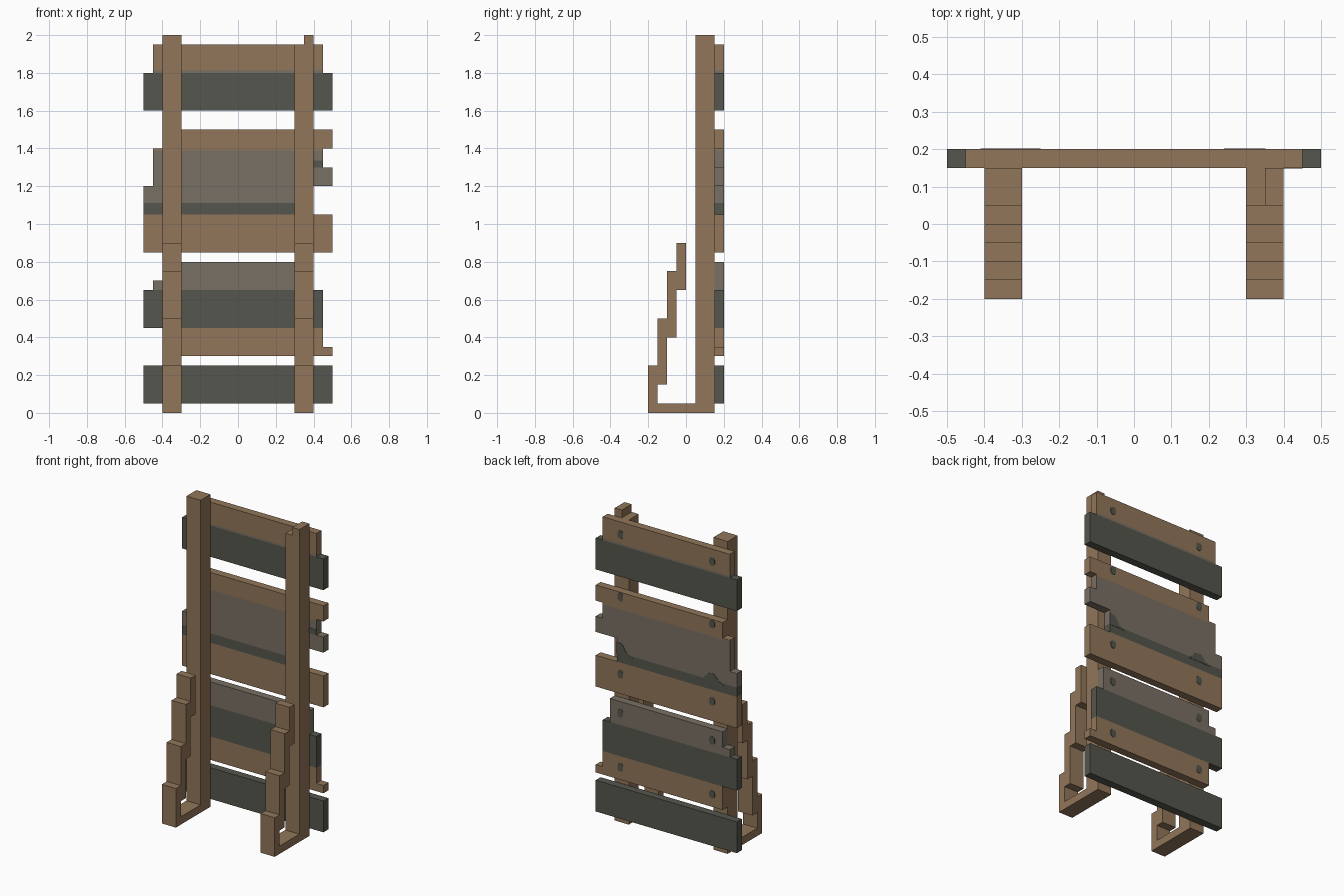
import bpy, bmesh
from mathutils import Vector

if "Cube" in bpy.data.objects:
    bpy.data.objects.remove(bpy.data.objects["Cube"], do_unlink=True)


def material(name, rgb):
    m = bpy.data.materials.new(name)
    m.use_nodes = True
    m.diffuse_color = (*rgb, 1)
    m.node_tree.nodes["Principled BSDF"].inputs["Base Color"].default_value = (*rgb, 1)
    return m


WOOD = material("brown wood", (0.285, 0.182, 0.103))
DARK = material("dark stained wood", (0.091, 0.093, 0.074))
GREY = material("weathered grey wood", (0.191, 0.162, 0.127))


def prism(name, profile, axis, lo, hi, mats, cuts=()):
    """Extrude a profile along x or y; split into coloured bands at the cut heights."""
    bm = bmesh.new()
    place = (lambda u, z: (lo, u, z)) if axis == "x" else (lambda u, z: (u, lo, z))
    step = Vector((hi - lo, 0, 0)) if axis == "x" else Vector((0, hi - lo, 0))
    face = bm.faces.new([bm.verts.new(place(u, z)) for u, z in profile])
    ext = bmesh.ops.extrude_face_region(bm, geom=[face], use_keep_orig=True)
    moved = [g for g in ext["geom"] if isinstance(g, bmesh.types.BMVert)]
    bmesh.ops.translate(bm, verts=moved, vec=step)
    for z in cuts:
        bmesh.ops.bisect_plane(bm, geom=bm.verts[:] + bm.edges[:] + bm.faces[:],
                               plane_co=(0, 0, z), plane_no=(0, 0, 1))
    bmesh.ops.recalc_face_normals(bm, faces=bm.faces[:])
    for f in bm.faces:
        f.material_index = sum(f.calc_center_bounds().z > z for z in cuts)
    mesh = bpy.data.meshes.new(name)
    bm.to_mesh(mesh)
    bm.free()
    for m in mats:
        mesh.materials.append(m)
    obj = bpy.data.objects.new(name, mesh)
    bpy.context.collection.objects.link(obj)
    return obj


def rect(a, b, z0, z1):
    return [(a, z0), (b, z0), (b, z1), (a, z1)]


# Upright posts, the left one chipped at the top
prism("right_post", rect(-0.4, -0.3, 0, 2), "y", 0.05, 0.15, [WOOD])
prism("left_post", [(0.3, 0), (0.4, 0), (0.4, 2), (0.35, 2), (0.35, 1.95), (0.3, 1.95)],
      "y", 0.05, 0.15, [WOOD])

# Stepped braces with a foot reaching back to the posts
outer = [(-0.2, 0.25), (-0.15, 0.5), (-0.1, 0.75), (-0.05, 0.9)]
inner = [(-0.15, 0.15), (-0.1, 0.4), (-0.05, 0.65)]
brace = [(0.05, 0), (-0.2, 0)]
for y, z in outer:
    brace += [(y, z), (y + 0.05, z)]
for y, z in reversed(inner):
    brace += [(y + 0.05, z), (y, z)]
brace += [(-0.15, 0.05), (0.05, 0.05)]
for side, x in (("right", -0.4), ("left", 0.3)):
    prism(side + "_brace", brace, "x", x, x + 0.1, [WOOD])


def plank(name, profile, mats, cuts=()):
    return prism(name, profile, "y", 0.15, 0.2, mats, cuts)


# Planks from bottom to top
plank("bottom_plank", rect(-0.5, 0.5, 0.05, 0.25), [DARK])
plank("chipped_low_plank", [(-0.4, 0.3), (0.5, 0.3), (0.5, 0.35), (0.45, 0.35),
                            (0.45, 0.45), (-0.4, 0.45)], [WOOD])
plank("lower_plank", [(-0.5, 0.45), (0.45, 0.45), (0.45, 0.65), (0.4, 0.65), (0.4, 0.8),
                      (-0.4, 0.8), (-0.4, 0.7), (-0.45, 0.7), (-0.45, 0.65), (-0.5, 0.65)],
      [DARK, GREY], [0.65])
plank("middle_plank", rect(-0.5, 0.5, 0.85, 1.05), [WOOD])
plank("weathered_plank", [(-0.5, 1.05), (0.35, 1.05), (0.35, 1.2), (0.5, 1.2), (0.5, 1.3),
                          (0.45, 1.3), (0.45, 1.4), (-0.45, 1.4), (-0.45, 1.2), (-0.5, 1.2)],
      [DARK, GREY, WOOD], [1.11, 1.39])
plank("upper_plank", rect(-0.4, 0.5, 1.4, 1.5), [WOOD])
plank("dark_top_plank", rect(-0.5, 0.5, 1.6, 1.8), [DARK])
plank("top_plank", rect(-0.45, 0.45, 1.8, 1.95), [GREY, WOOD], [1.812])

# Stains rising from the dark strip on the back of the weathered plank
prism("right_stain", [(-0.41, 1.1), (-0.25, 1.1), (-0.3, 1.15), (-0.34, 1.155), (-0.37, 1.12)],
      "y", 0.198, 0.202, [DARK])
prism("left_stain", [(0.24, 1.1), (0.351, 1.1), (0.351, 1.18), (0.31, 1.17), (0.28, 1.12)],
      "y", 0.198, 0.202, [DARK])
prism("front_stain", rect(0.4, 0.45, 1.3, 1.335), "y", 0.148, 0.152, [DARK])

# Nail heads on the back, over the posts
for z in (0.38, 0.725, 0.975, 1.47, 1.87):
    for side, x in (("right", -0.325), ("left", 0.325)):
        head = [(x + a * 0.02, z + b * 0.025) for a, b in
                ((-1, -0.5), (-0.5, -1), (0.5, -1), (1, -0.5),
                 (1, 0.5), (0.5, 1), (-0.5, 1), (-1, 0.5))]
        prism(side + "_nail", head, "y", 0.198, 0.202, [DARK])
